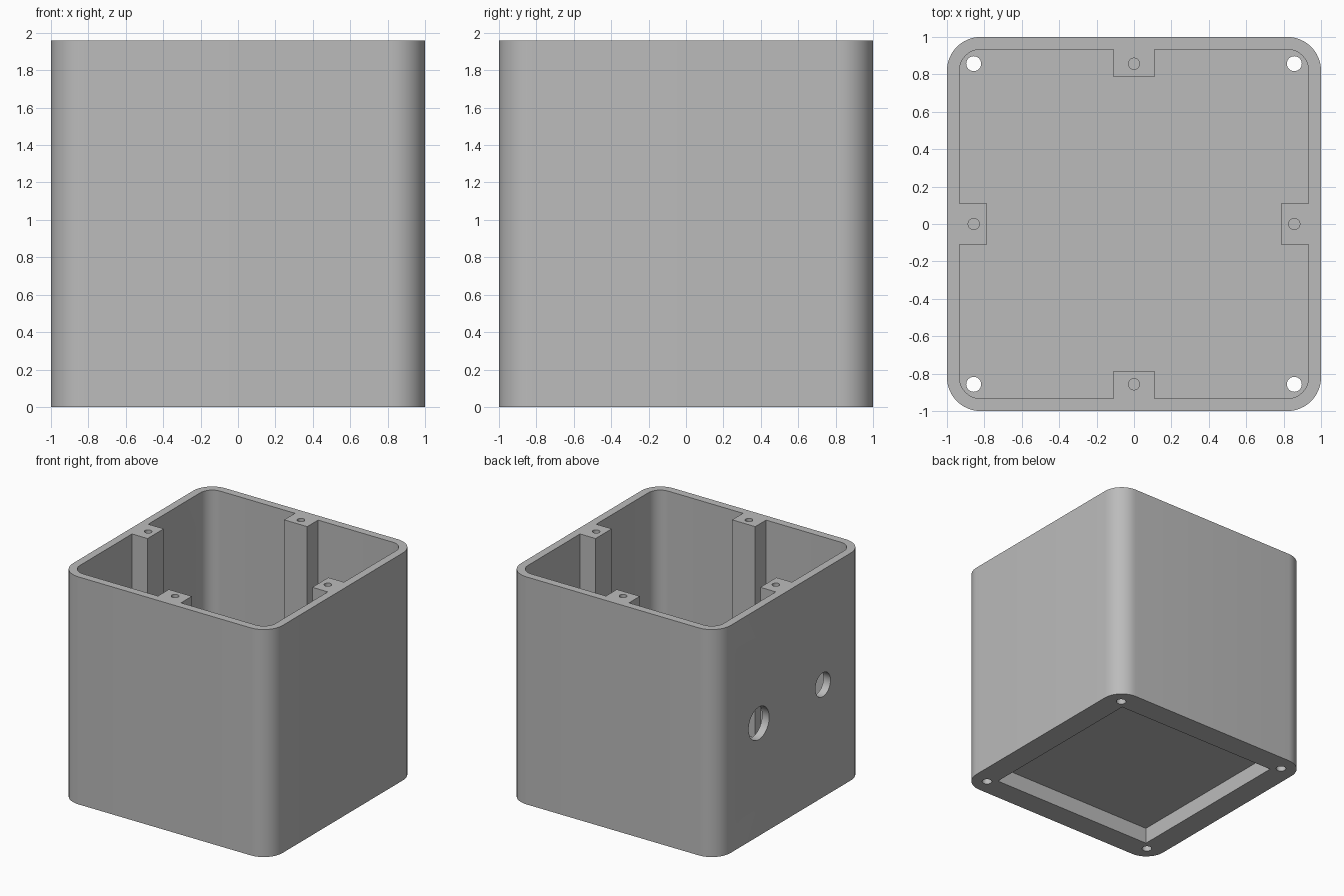
import bpy
import bmesh
from math import cos, sin, pi
from mathutils import Matrix, Vector

if "Cube" in bpy.data.objects:
    bpy.data.objects.remove(bpy.data.objects["Cube"])

HEIGHT = 1.96
INNER = 0.933        # half width of the cavity
FLOOR = 0.14         # flange thickness
POST_FACE = 0.785    # distance of post faces from the centre
POST_HALF = 0.11
SCREW = 0.857        # distance of screw holes from the centre

grey = bpy.data.materials.new("grey plastic")
grey.use_nodes = True
colour = (0.5, 0.5, 0.5, 1)
grey.diffuse_color = colour
grey.node_tree.nodes["Principled BSDF"].inputs["Base Color"].default_value = colour


def prism(name, outline, z0, z1):
    """Extrude a closed outline upwards from z0 to z1."""
    bm = bmesh.new()
    face = bm.faces.new([bm.verts.new((x, y, z0)) for x, y in outline])
    top = bmesh.ops.extrude_face_region(bm, geom=[face])["geom"]
    bmesh.ops.translate(bm, vec=(0, 0, z1 - z0),
                        verts=[v for v in top if isinstance(v, bmesh.types.BMVert)])
    bmesh.ops.recalc_face_normals(bm, faces=bm.faces)
    mesh = bpy.data.meshes.new(name)
    bm.to_mesh(mesh)
    bm.free()
    mesh.materials.append(grey)
    obj = bpy.data.objects.new(name, mesh)
    bpy.context.collection.objects.link(obj)
    return obj


def outline(half, radius, notched=False, steps=12):
    """Rounded square, optionally with a post-shaped notch in each side."""
    points = []
    for quarter in range(4):
        side = []
        if notched:
            side = [(half, -POST_HALF), (POST_FACE, -POST_HALF),
                    (POST_FACE, POST_HALF), (half, POST_HALF)]
        c = half - radius
        side += [(c + radius * cos(a), c + radius * sin(a))
                 for a in (i * pi / 2 / steps for i in range(steps + 1))]
        turn = Matrix.Rotation(quarter * pi / 2, 2)
        points += [turn @ Vector(p) for p in side]
    return points


def circle(radius, x=0, y=0, steps=32):
    return [(x + radius * cos(2 * pi * i / steps), y + radius * sin(2 * pi * i / steps))
            for i in range(steps)]


def cut(obj, cutter):
    mod = obj.modifiers.new("cut", 'BOOLEAN')
    mod.operation = 'DIFFERENCE'
    mod.solver = 'EXACT'
    mod.object = cutter
    bpy.context.view_layer.objects.active = obj
    bpy.ops.object.modifier_apply(modifier=mod.name)
    bpy.data.objects.remove(cutter)


# Outer body
housing = prism("housing", outline(1, 0.18), 0, HEIGHT)

# Cavity leaving four posts, and the square opening in the bottom flange
cut(housing, prism("cavity", outline(INNER, 0.113, notched=True), FLOOR, HEIGHT + 0.1))
h = 0.793
cut(housing, prism("opening", [(h, -h), (h, h), (-h, h), (-h, -h)], -0.1, FLOOR))

for quarter in range(4):
    turn = Matrix.Rotation(quarter * pi / 2, 2)
    # Through holes in the flange corners
    x, y = turn @ Vector((SCREW, SCREW))
    cut(housing, prism("corner_hole", circle(0.04, x, y), -0.1, FLOOR + 0.1))
    # Blind screw holes in the post tops
    x, y = turn @ Vector((SCREW, 0))
    cut(housing, prism("post_hole", circle(0.03, x, y), HEIGHT - 0.35, HEIGHT + 0.1))

# Two cable holes through the wall on the -x side
for y, radius in ((0.436, 0.14), (-0.436, 0.103)):
    drill = prism("cable_hole", circle(radius, steps=48), -0.1, 0.1)
    drill.matrix_world = Matrix.Translation((-0.97, y, 0.97)) @ Matrix.Rotation(pi / 2, 4, 'Y')
    bpy.context.view_layer.update()
    cut(housing, drill)

# Smooth rounded corners, keep hard edges
bpy.ops.object.select_all(action='DESELECT')
housing.select_set(True)
bpy.context.view_layer.objects.active = housing
bpy.ops.object.shade_smooth_by_angle(angle=pi / 6)
